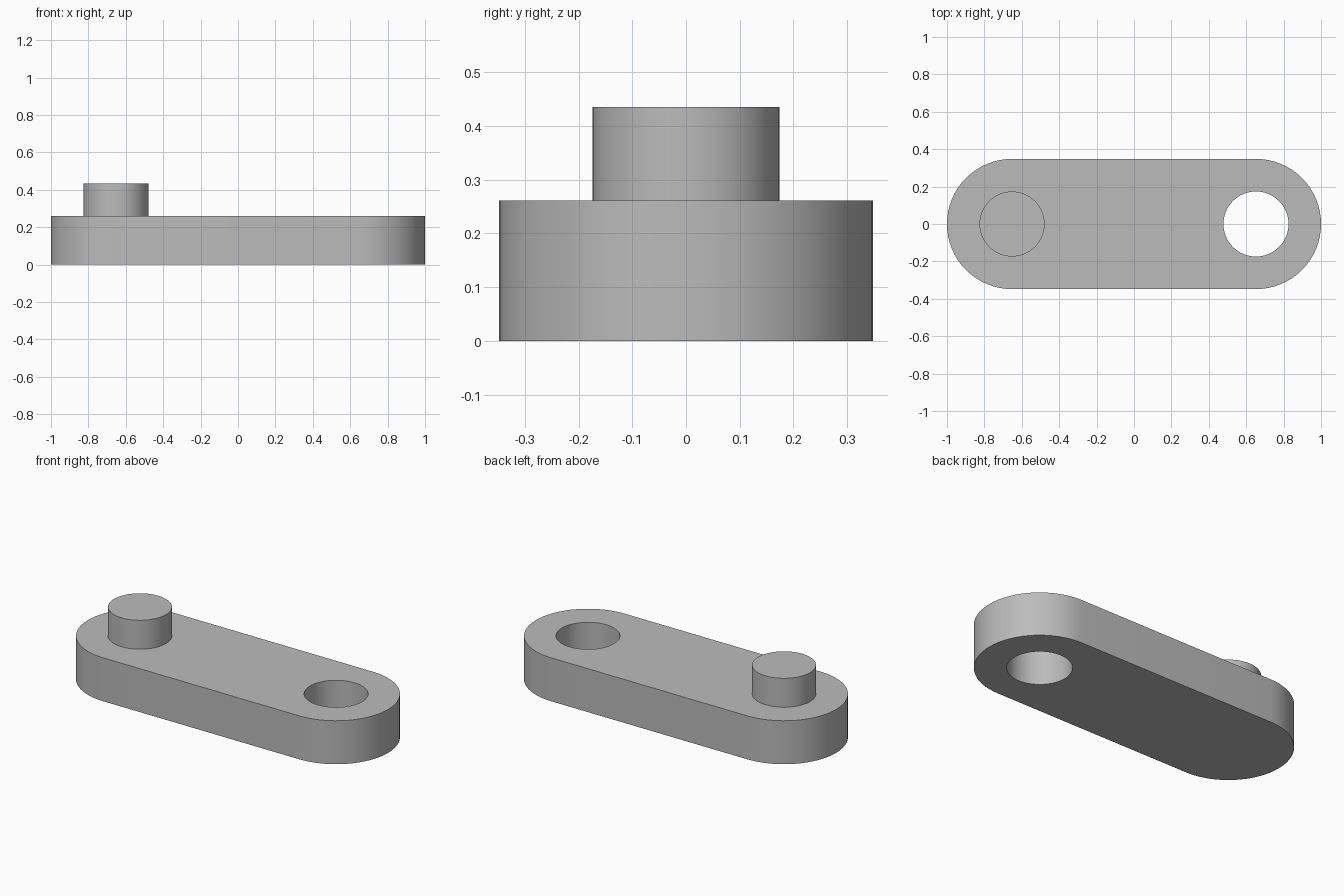
import bpy
import bmesh
from math import cos, sin, pi

SPACING = 0.652        # distance of pin and hole axes from the centre
END_RADIUS = 0.348
PIN_RADIUS = 0.174
THICKNESS = 0.261
PIN_TOP = 0.435
SEGMENTS = 64

cube = bpy.data.objects.get("Cube")
if cube:
    bpy.data.objects.remove(cube, do_unlink=True)

grey = bpy.data.materials.new("plain_grey")
grey.use_nodes = True
colour = (0.5, 0.5, 0.5, 1)
grey.diffuse_color = colour
grey.node_tree.nodes["Principled BSDF"].inputs["Base Color"].default_value = colour


def arc(cx, radius, start, sweep, steps):
    """Points along an arc centred on the x axis."""
    angles = [start + sweep * i / steps for i in range(steps + 1)]
    return [(cx + radius * cos(a), radius * sin(a)) for a in angles]


def prism(name, loops, bottom, top):
    """Extrude a flat outline, with optional inner loops as holes."""
    bm = bmesh.new()
    edges = []
    for loop in loops:
        verts = [bm.verts.new((x, y, bottom)) for x, y in loop]
        edges += [bm.edges.new((v, verts[i - 1])) for i, v in enumerate(verts)]
    if len(loops) == 1:
        bm.faces.new(verts)
    else:
        bmesh.ops.triangle_fill(bm, edges=edges, use_beauty=True)
    result = bmesh.ops.extrude_face_region(bm, geom=bm.faces[:], use_keep_orig=True)
    raised = [g for g in result["geom"] if isinstance(g, bmesh.types.BMVert)]
    bmesh.ops.translate(bm, verts=raised, vec=(0, 0, top - bottom))
    bmesh.ops.recalc_face_normals(bm, faces=bm.faces[:])
    mesh = bpy.data.meshes.new(name)
    bm.to_mesh(mesh)
    bm.free()
    mesh.materials.append(grey)
    obj = bpy.data.objects.new(name, mesh)
    bpy.context.collection.objects.link(obj)
    bpy.ops.object.select_all(action="DESELECT")
    obj.select_set(True)
    bpy.context.view_layer.objects.active = obj
    bpy.ops.object.shade_smooth_by_angle(angle=pi / 6)
    return obj


# Link plate with rounded ends and a through hole on its left
outline = (arc(SPACING, END_RADIUS, -pi / 2, pi, SEGMENTS // 2)
           + arc(-SPACING, END_RADIUS, pi / 2, pi, SEGMENTS // 2))
hole = arc(SPACING, PIN_RADIUS, 0, 2 * pi, SEGMENTS)[:-1]
prism("link_plate", [outline, hole], 0, THICKNESS)

# Pin standing on the right end
pin = arc(-SPACING, PIN_RADIUS, 0, 2 * pi, SEGMENTS)[:-1]
prism("pin", [pin], THICKNESS, PIN_TOP)
